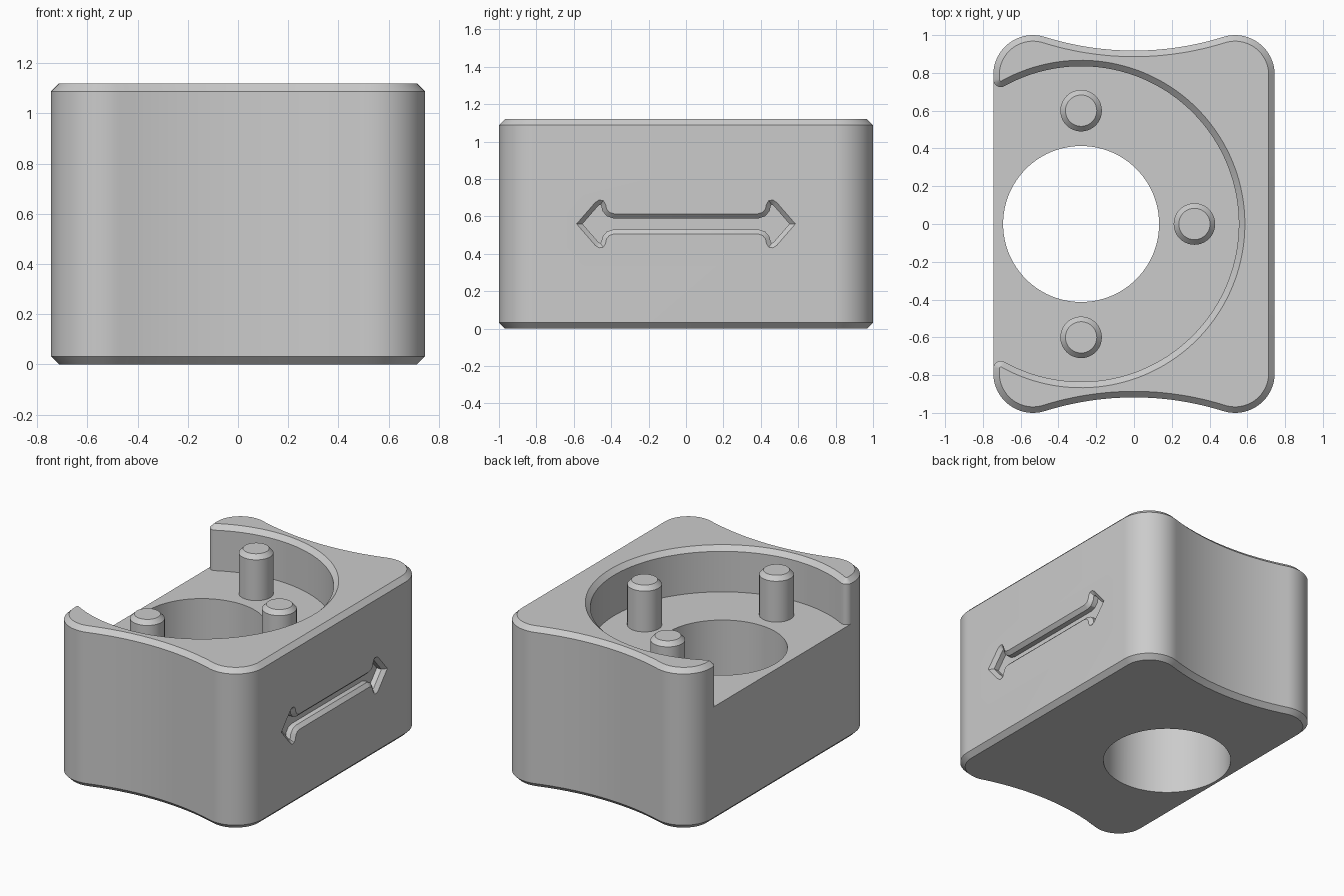
import bpy, bmesh, math
from mathutils import Vector

if "Cube" in bpy.data.objects:
    bpy.data.objects.remove(bpy.data.objects["Cube"])

HX, HEIGHT, FLOOR, CH = 0.745, 1.12, 0.805, 0.032   # half width, heights, chamfer
CR, CY, DIP = 0.21, 0.79, 0.918                     # corner radius, corner centre, side dip
CX = HX - CR
PX, PR, TIP = -0.28, 0.835, 0.04                    # pocket centre, radius, wall tip radius

grey = bpy.data.materials.new("plain_grey")
grey.diffuse_color = (0.6, 0.6, 0.6, 1)
grey.use_nodes = True
grey.node_tree.nodes["Principled BSDF"].inputs["Base Color"].default_value = grey.diffuse_color


def arc(cx, cy, r, a0, a1, n):
    return [(cx + r * math.cos(a0 + (a1 - a0) * i / n),
             cy + r * math.sin(a0 + (a1 - a0) * i / n)) for i in range(n + 1)]


# big arc of the scooped sides, tangent to the corner rounds
gap = DIP - CY
R = (CX ** 2 + gap ** 2 - CR ** 2) / (2 * (CR - gap))
T = math.atan2(CX, DIP + R - CY)
TIP_Y = math.sqrt((PR + TIP) ** 2 - (PX + HX - TIP) ** 2)
PI = math.pi


def outline(d=0):
    """Outer contour, inset by d, from lower to upper wall tip."""
    r, yc = CR - d, DIP + R
    pts = [(-HX + d, -TIP_Y)]
    pts += arc(-CX, -CY, r, PI, 1.5 * PI + T, 20)
    pts += arc(0, -yc, R + d, PI / 2 + T, PI / 2 - T, 24)[1:-1]
    pts += arc(CX, -CY, r, 1.5 * PI - T, 2 * PI, 20)
    pts += arc(CX, CY, r, 0, PI / 2 + T, 20)
    pts += arc(0, yc, R + d, 1.5 * PI + T, 1.5 * PI - T, 24)[1:-1]
    pts += arc(-CX, CY, r, PI / 2 - T, PI, 20)
    return pts + [(-HX + d, TIP_Y)]


def pocket(d=0):
    """Inner wall contour with rounded tips, from upper to lower tip."""
    tx = -HX + TIP
    a = math.atan2(TIP_Y, PX - tx)
    pts = arc(tx, TIP_Y, TIP - d, PI, 2 * PI - a, 10)[1:]
    pts += arc(PX, 0, PR + d, PI - a, a - PI, 96)[1:-1]
    return pts + arc(tx, -TIP_Y, TIP - d, a, PI, 10)[:-1]


def finish(name, bm):
    bmesh.ops.recalc_face_normals(bm, faces=bm.faces)
    me = bpy.data.meshes.new(name)
    bm.to_mesh(me)
    bm.free()
    me.materials.append(grey)
    ob = bpy.data.objects.new(name, me)
    bpy.context.collection.objects.link(ob)
    return ob


def bridge(bm, a, b):
    n = len(a)
    for i in range(n):
        j = (i + 1) % n
        bm.faces.new((a[i], a[j], b[j], b[i]))


def loft(name, rings):
    """Closed solid through rings of 3D points."""
    bm = bmesh.new()
    vs = [[bm.verts.new(p) for p in ring] for ring in rings]
    for a, b in zip(vs, vs[1:]):
        bridge(bm, a, b)
    bm.faces.new(vs[0])
    bm.faces.new(vs[-1])
    return finish(name, bm)


def activate(ob):
    bpy.ops.object.select_all(action='DESELECT')
    ob.select_set(True)
    bpy.context.view_layer.objects.active = ob


def cut(ob, cutter):
    activate(ob)
    m = ob.modifiers.new("cut", 'BOOLEAN')
    m.operation, m.solver, m.object = 'DIFFERENCE', 'EXACT', cutter
    bpy.ops.object.modifier_apply(modifier=m.name)
    bpy.data.objects.remove(cutter)


# block with recessed floor and C-shaped wall
bm = bmesh.new()


def ring(pts, z):
    return [bm.verts.new((x, y, z)) for x, y in pts]


base, low, mid = ring(outline(CH), 0), ring(outline(), CH), ring(outline(), FLOOR)
inner = ring(pocket(), FLOOR)
wall_top = ring(outline() + pocket(), HEIGHT - CH)
rim = ring(outline(CH) + pocket(CH), HEIGHT)
bm.faces.new(base)
bridge(bm, base, low)
bridge(bm, low, mid)
bm.faces.new([mid[-1]] + inner + [mid[0]])
bridge(bm, mid + inner, wall_top)
bridge(bm, wall_top, rim)
bm.faces.new(rim)
block = finish("block", bm)

# round through hole
circle = arc(PX, 0, 0.413, 0, 2 * PI, 96)[:-1]
cut(block, loft("hole_cutter", [[(x, y, z) for x, y in circle] for z in (-0.2, 1.0)]))

# double arrow groove with bevelled rim on the right face
quarter = [(0.485, 0.115), (0.465, 0.128), (0.443, 0.125), (0.43, 0.105),
           (0.425, 0.08), (0.41, 0.062), (0.385, 0.054)]
half = [(0.585, 0)] + quarter + [(-y, z) for y, z in reversed(quarter)]
arrow = half + [(-y, -z) for y, z in half]


def inset(pts, d):
    out = []
    for i, p in enumerate(pts):
        p, a, b = Vector(p), Vector(pts[i - 1]), Vector(pts[(i + 1) % len(pts)])
        n1, n2 = [Vector((-e.y, e.x)).normalized() for e in (p - a, b - p)]
        out.append(p + (n1 + n2) * d / (1 + n1.dot(n2)))
    return out


levels = ((0.02, -0.02), (0.0, 0.0), (-0.024, 0.024), (-0.06, 0.024))
cut(block, loft("arrow_cutter", [[(HX + dx, y, z + 0.56) for y, z in inset(arrow, max(d, 0))]
                                 for dx, d in levels]))

# three chamfered pegs
pegs = []
for i, (x, y) in enumerate(((PX, 0.6), (PX, -0.6), (0.32, 0))):
    prof = ((0.11, FLOOR - 0.01), (0.11, HEIGHT - 0.03), (0.083, HEIGHT))
    pegs.append(loft(f"peg_{i + 1}", [[(u, v, z) for u, v in arc(x, y, r, 0, 2 * PI, 40)[:-1]]
                                      for r, z in prof]))

for ob in [block] + pegs:
    activate(ob)
    bpy.ops.object.shade_smooth_by_angle(angle=math.radians(30))
